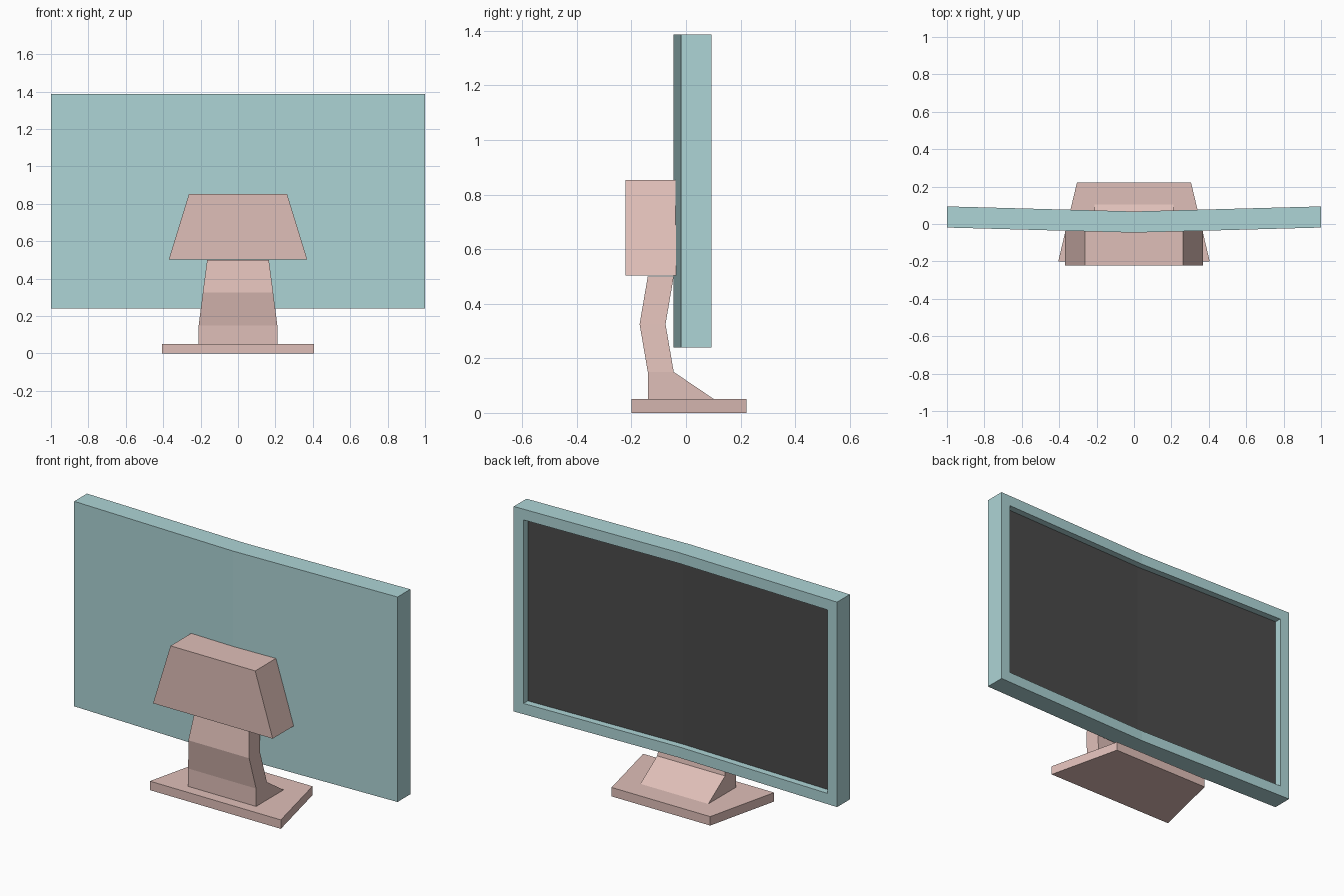
import bpy, bmesh

if "Cube" in bpy.data.objects:
    bpy.data.objects.remove(bpy.data.objects["Cube"])


def material(name, rgb):
    m = bpy.data.materials.new(name)
    m.diffuse_color = (*rgb, 1)
    m.use_nodes = True
    m.node_tree.nodes["Principled BSDF"].inputs["Base Color"].default_value = m.diffuse_color
    return m


TEAL = material("teal_casing", (0.42, 0.66, 0.67))
PINK = material("pink_stand", (0.74, 0.52, 0.48))
DARK = material("dark_glass", (0.07, 0.07, 0.07))


def finish(bm, name, mat):
    bmesh.ops.recalc_face_normals(bm, faces=bm.faces)
    mesh = bpy.data.meshes.new(name)
    bm.to_mesh(mesh)
    bm.free()
    mesh.materials.append(mat)
    obj = bpy.data.objects.new(name, mesh)
    bpy.context.collection.objects.link(obj)
    return obj


def bridge(bm, a, b):
    for i in range(len(a)):
        j = (i + 1) % len(a)
        bm.faces.new((a[i], a[j], b[j], b[i]))


def stack(name, sections):
    """Loft of rectangles: (z, half width at y0, half width at y1, y0, y1)."""
    bm = bmesh.new()
    rings = [[bm.verts.new(p) for p in
              ((-w0, y0, z), (w0, y0, z), (w1, y1, z), (-w1, y1, z))]
             for z, w0, w1, y0, y1 in sections]
    for a, b in zip(rings, rings[1:]):
        bridge(bm, a, b)
    bm.faces.new(rings[0])
    bm.faces.new(rings[-1])
    return finish(bm, name, PINK)


# Stand: tapered foot, bent neck, trapezoid mount behind the panel
stack("base", [(0, 0.405, 0.305, -0.2, 0.222), (0.05, 0.405, 0.305, -0.2, 0.222)])
stack("neck", [(0.05, 0.21, 0.21, -0.14, 0.103),
               (0.15, 0.21, 0.21, -0.14, -0.045),
               (0.325, 0.188, 0.188, -0.17, -0.075),
               (0.50, 0.165, 0.165, -0.14, -0.045)])
stack("rear_mount", [(0.503, 0.37, 0.37, -0.222, -0.037),
                     (0.853, 0.262, 0.262, -0.222, -0.037)])

# Panel: slightly bent at the middle
Z0, Z1, BACK, DEPTH, BEND = 0.24, 1.386, -0.046, 0.113, 0.027


def panel_ring(bm, inset, offset):
    w, lo, hi = 1 - inset, Z0 + inset, Z1 - inset
    pts = ((-w, lo), (0, lo), (w, lo), (w, hi), (0, hi), (-w, hi))
    return [bm.verts.new((x, BACK + BEND * abs(x) + offset, z)) for x, z in pts]


def cap(bm, r):
    bm.faces.new((r[0], r[1], r[4], r[5]))
    bm.faces.new((r[1], r[2], r[3], r[4]))


# Casing with bezel and recess walls
BEZEL, RECESS = 0.06, 0.038
bm = bmesh.new()
rings = [panel_ring(bm, 0, 0), panel_ring(bm, 0, DEPTH),
         panel_ring(bm, BEZEL, DEPTH), panel_ring(bm, BEZEL, DEPTH - RECESS)]
for a, b in zip(rings, rings[1:]):
    bridge(bm, a, b)
cap(bm, rings[0])
cap(bm, rings[3])
casing = finish(bm, "casing", TEAL)

# Dark screen fills the floor of the recess
casing.data.materials.append(DARK)
for f in casing.data.polygons[-2:]:
    f.material_index = 1
